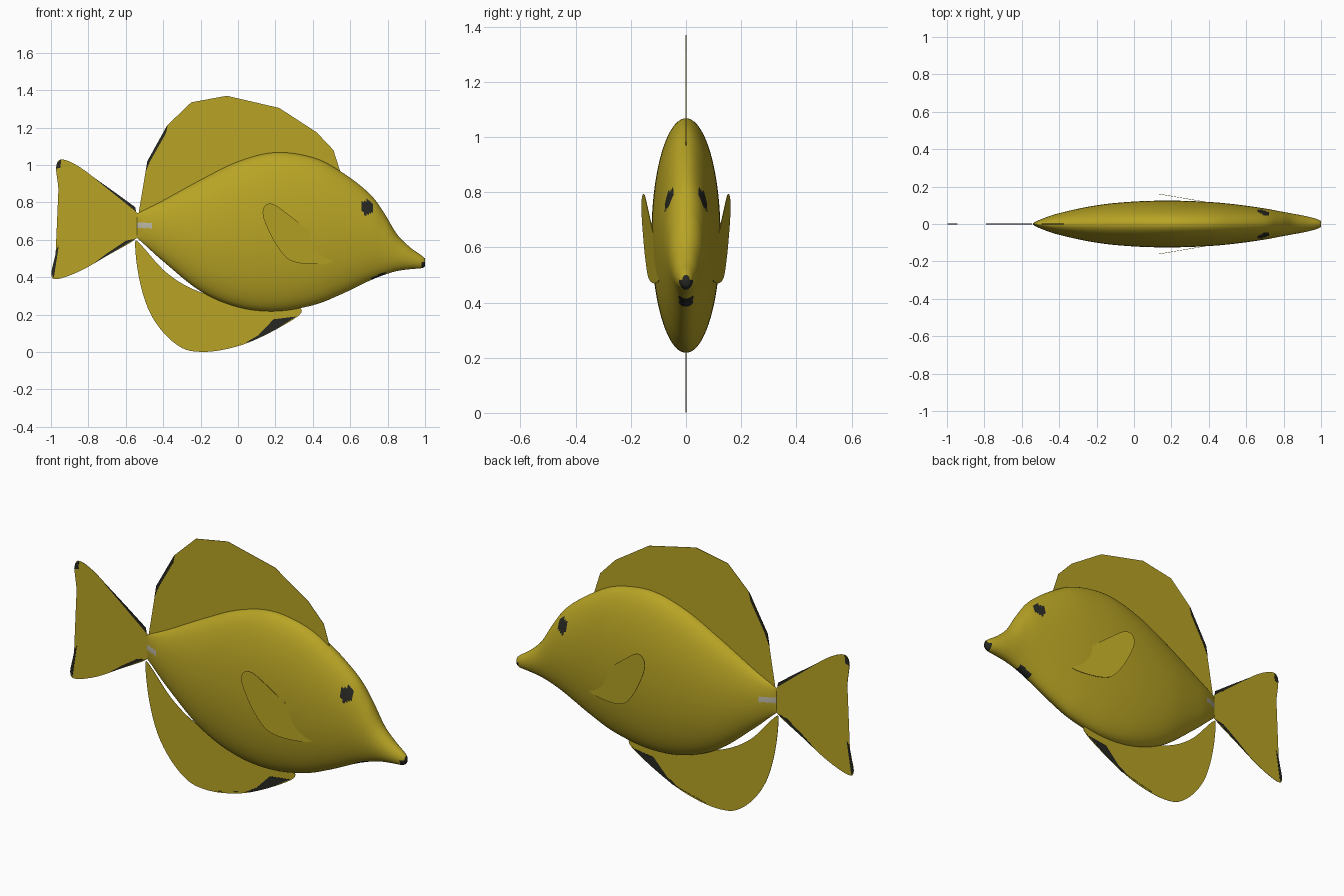
import bpy, bmesh, math
from mathutils import Vector

cube = bpy.data.objects.get("Cube")
if cube:
    bpy.data.objects.remove(cube, do_unlink=True)


def material(name, rgb):
    m = bpy.data.materials.new(name)
    m.use_nodes = True
    m.diffuse_color = (*rgb, 1)
    bsdf = m.node_tree.nodes["Principled BSDF"]
    bsdf.inputs["Base Color"].default_value = (*rgb, 1)
    bsdf.inputs["Roughness"].default_value = 0.6
    return m


yellow = material("yellow", (0.48, 0.37, 0.018))
dark = material("charcoal", (0.02, 0.02, 0.016))
pale = material("pale grey", (0.5, 0.47, 0.38))


def spline(points, steps, closed=False):
    """Smooth curve through points of any dimension."""
    n = len(points)
    pts = [Vector(p) for p in points]

    def at(i):
        return pts[i % n] if closed else pts[max(0, min(n - 1, i))]
    out = []
    for i in range(n if closed else n - 1):
        a, b, c, d = (at(i + k) for k in (-1, 0, 1, 2))
        for s in range(steps):
            t = s / steps
            out.append(0.5 * (2 * b + (c - a) * t + (2 * a - 5 * b + 4 * c - d) * t * t
                              + (3 * b - a - 3 * c + d) * t ** 3))
    if not closed:
        out.append(pts[-1])
    return out


def finish(name, bm, mats):
    bmesh.ops.recalc_face_normals(bm, faces=bm.faces)
    mesh = bpy.data.meshes.new(name)
    bm.to_mesh(mesh)
    bm.free()
    for m in mats:
        mesh.materials.append(m)
    obj = bpy.data.objects.new(name, mesh)
    bpy.context.collection.objects.link(obj)
    return obj


def plate(name, outline, thick, mat, depth=lambda x: 0):
    """Thin upright sheet with an (x, z) outline; depth gives y along x."""
    bm = bmesh.new()
    sides = [[bm.verts.new((p[0], depth(p[0]) + s * thick / 2, p[1])) for p in outline]
             for s in (-1, 1)]
    for ring in sides:
        bm.faces.new(ring)
    a, b = sides
    for i in range(len(a)):
        j = (i + 1) % len(a)
        bm.faces.new((a[i], a[j], b[j], b[i]))
    bmesh.ops.triangulate(bm, faces=[f for f in bm.faces if len(f.verts) > 4])
    return finish(name, bm, [mat])


# Body: oval sections given as (x, top, bottom, half width)
stations = [
    (-.54, .74, .61, .004), (-.5, .76, .575, .024), (-.4, .81, .485, .058),
    (-.2, .92, .325, .1), (0, 1.018, .24, .12), (.2, 1.067, .218, .125),
    (.4, 1.04, .25, .118), (.55, .965, .308, .104), (.7, .85, .38, .083),
    (.78, .745, .412, .068), (.85, .63, .433, .055), (.92, .56, .443, .042),
    (.98, .517, .448, .026), (1, .5, .458, .014)]
RING = 96
bm = bmesh.new()
rings = []
for x, top, bottom, half in spline(stations, 10):
    mid, tall = (top + bottom) / 2, (top - bottom) / 2
    rings.append([bm.verts.new((x, half * math.sin(math.tau * k / RING),
                                mid + tall * math.cos(math.tau * k / RING)))
                  for k in range(RING)])
for a, b in zip(rings, rings[1:]):
    for k in range(RING):
        j = (k + 1) % RING
        bm.faces.new((a[k], a[j], b[j], b[k]))
bm.faces.new(rings[0])
bm.faces.new(rings[-1])
for f in bm.faces:
    f.smooth = True
    x, y, z = f.calc_center_median()
    eye = ((x - .69) / .03) ** 2 + ((z - .772) / .04) ** 2 < 1
    mouth = x > .98 and z < .482
    throat = .71 < x < .79 and abs(y) < .026 and z < .45
    spine = x < -.46 and abs(z - .677) < .014
    if eye or mouth or throat:
        f.material_index = 1
    elif spine:
        f.material_index = 2
finish("body", bm, [yellow, dark, pale])

# Single fins on the centre line
FIN, EDGE = .002, .005
plate("dorsal_fin", [
    (-.535, .72), (-.515, .8), (-.5, .88), (-.485, 1.02), (-.38, 1.21), (-.25, 1.335),
    (-.06, 1.37), (.22, 1.305), (.42, 1.175), (.51, 1.08), (.545, .97), (.5, .88),
    (.2, .9), (-.2, .8)], FIN, yellow)
plate("anal_fin", spline([
    (-.55, .575), (-.525, .58), (-.4, .44), (-.27, .35), (-.12, .3), (.1, .29),
    (.29, .255), (.338, .21), (.22, .13), (.06, .052), (-.08, .012), (-.2, .001),
    (-.3, .022), (-.4, .105), (-.48, .23), (-.53, .4)], 4, True), FIN, yellow)
plate("tail_fin", spline([
    (-.54, .745), (-.7, .875), (-.84, .985), (-.94, 1.03), (-.972, .99), (-.96, .87),
    (-.955, .7), (-.97, .55), (-.998, .42), (-.965, .39), (-.84, .435), (-.7, .515),
    (-.54, .61), (-.52, .68)], 4, True), FIN, yellow)

# Dark slivers along the fin margins
margins = {
    "dorsal_rear_edge": [(-.495, .96), (-.485, 1.02), (-.375, 1.215), (-.385, 1.17), (-.47, 1.02)],
    "anal_front_edge": [(.19, .175), (.31, .19), (.32, .196), (.2, .12), (.08, .06),
                        (-.12, .012), (.04, .05), (.17, .125), (.21, .155)],
    "tail_upper_edge": [(-.79, .947), (-.545, .75), (-.55, .775), (-.66, .855)],
    "tail_upper_tip": [(-.973, .98), (-.968, 1.01), (-.945, 1.03), (-.95, .985)],
    "tail_lower_tip": [(-.998, .42), (-.985, .395), (-.975, .46), (-.958, .57), (-.97, .55)],
    "tail_lower_edge": [(-.77, .475), (-.55, .605), (-.6, .595), (-.69, .535)]}
for name, outline in margins.items():
    plate(name, outline, EDGE, dark)

# Paired side fins, rooted at the front and flaring out toward the rear
side = spline([
    (.34, .68), (.26, .742), (.19, .79), (.145, .783), (.133, .73), (.17, .635),
    (.22, .55), (.28, .49), (.38, .47), (.5, .48), (.53, .53), (.44, .6)], 4, True)
for name, s in (("left_side_fin", 1), ("right_side_fin", -1)):
    plate(name, side, FIN, yellow, lambda x, s=s: s * (.183 - .17 * x))
